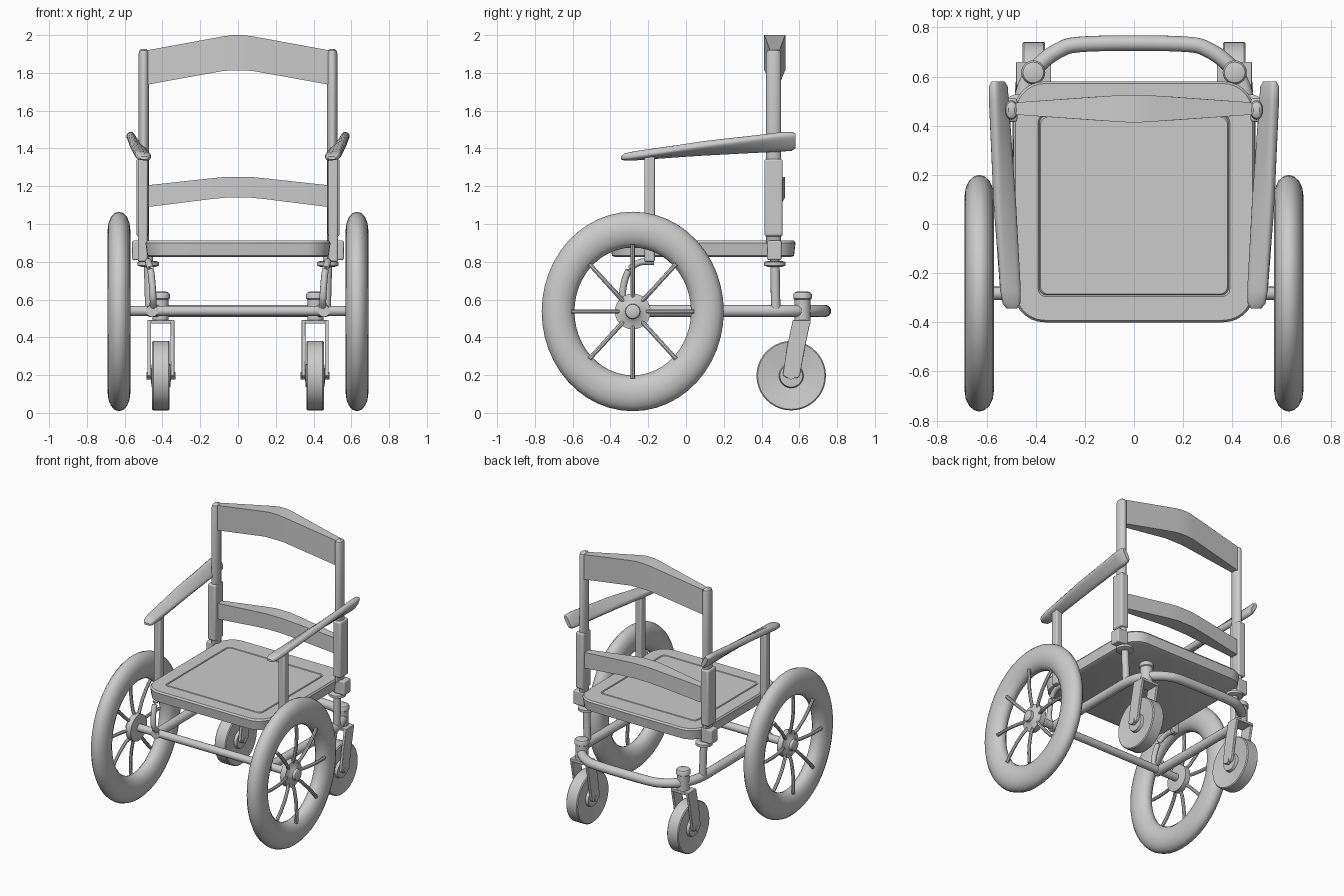
import bpy, bmesh
from math import sin, cos, pi, radians
from mathutils import Vector, Matrix

if "Cube" in bpy.data.objects:
    bpy.data.objects.remove(bpy.data.objects["Cube"])


def make(name, bm, mirror=True, bevel=0, angle=35):
    bmesh.ops.recalc_face_normals(bm, faces=bm.faces)
    me = bpy.data.meshes.new(name)
    bm.to_mesh(me)
    bm.free()
    ob = bpy.data.objects.new(name, me)
    bpy.context.collection.objects.link(ob)
    bpy.ops.object.select_all(action='DESELECT')
    bpy.context.view_layer.objects.active = ob
    ob.select_set(True)
    bpy.ops.object.shade_smooth_by_angle(angle=radians(angle))
    if bevel:
        b = ob.modifiers.new("Bevel", 'BEVEL')
        b.width, b.segments = bevel, 3
    if mirror:
        m = ob.modifiers.new("Mirror", 'MIRROR')
        m.use_axis[0] = True
    return ob


def loft(bm, rings, closed=False, caps=True):
    vs = [[bm.verts.new(p) for p in r] for r in rings]
    n = len(vs[0])
    for i in range(len(vs) - (0 if closed else 1)):
        a, b = vs[i], vs[(i + 1) % len(vs)]
        for j in range(n):
            bm.faces.new((a[j], a[(j + 1) % n], b[(j + 1) % n], b[j]))
    if caps and not closed:
        bm.faces.new(vs[0])
        bm.faces.new(vs[-1])


def tube(bm, path, r, n=12):
    pts = [Vector(p) for p in path]
    rings = []
    for i, p in enumerate(pts):
        d = pts[min(i + 1, len(pts) - 1)] - pts[max(i - 1, 0)]
        d.normalize()
        u = d.cross(Vector((0.31, 0.17, 1)) if abs(d.z) < .8 else Vector((0.1, 1, 0))).normalized()
        v = d.cross(u)
        rings.append([p + r * (cos(2*pi*k/n) * u + sin(2*pi*k/n) * v) for k in range(n)])
    loft(bm, rings)


def smooth(pts, steps=6):
    """Catmull-Rom interpolation through the points."""
    P = [Vector(p) for p in pts]
    P = [2*P[0] - P[1]] + P + [2*P[-1] - P[-2]]
    out = []
    for i in range(1, len(P) - 2):
        a, b, c, d = P[i-1:i+3]
        for k in range(steps):
            t = k / steps
            out.append(.5 * (2*b + (c-a)*t + (2*a-5*b+4*c-d)*t*t + (3*b-a-3*c+d)*t**3))
    return out + [P[-2]]


def lathe(bm, profile, c, axis, n=32, sy=1, sz=1, closed=False):
    """Profile points are (offset along axis, radius)."""
    rings = []
    for h, r in profile:
        ring = []
        for k in range(n):
            a, b = r*cos(2*pi*k/n), r*sin(2*pi*k/n)
            o = (h, a*sy, b*sz) if axis == 'X' else (a, b, h)
            ring.append(Vector(c) + Vector(o))
        rings.append(ring)
    loft(bm, rings, closed)


def box(bm, x0, x1, y0, y1, z0, z1):
    loft(bm, [[(x0, y0, z), (x1, y0, z), (x1, y1, z), (x0, y1, z)] for z in (z0, z1)])


def rounded(hx, hy, cy, r, z):
    out = []
    for q, (sx, sy) in enumerate([(1, 1), (-1, 1), (-1, -1), (1, -1)]):
        for k in range(8):
            a = pi/2 * (q + k/7)
            out.append((sx*(hx-r) + r*cos(a), cy + sy*(hy-r) + r*sin(a), z))
    return out


# seat with a grooved panel
bm = bmesh.new()
loft(bm, [rounded(.465, .465, .09, .11, .825), rounded(.48, .482, .09, .12, .832),
          rounded(.49, .49, .09, .125, .9), rounded(.482, .482, .09, .12, .912),
          rounded(.39, .37, .075, .03, .912), rounded(.385, .365, .075, .03, .904),
          rounded(.38, .36, .075, .03, .912)])
make("seat", bm, False, angle=30)

# big wheels, slightly taller than deep
WX, WY, WZ = .63, -.282, .537
SY, SZ = .482/.528, 1
bm = bmesh.new()
lathe(bm, [(.06*cos(2*pi*k/16), .433 + .095*sin(2*pi*k/16)) for k in range(16)],
      (WX, WY, WZ), 'X', 48, SY, SZ, True)
make("tyre", bm)
bm = bmesh.new()
lathe(bm, [(-.03, .05), (-.025, .095), (.015, .095), (.02, .06), (.035, .04), (.055, .038), (.06, .03)],
      (WX, WY, WZ), 'X', 24)
make("wheel_hub", bm)
bm = bmesh.new()
for k in range(8):
    a = k * pi / 4
    tube(bm, [(WX + dx, WY + r*cos(a)*SY, WZ + r*sin(a)) for dx, r in
              ((0, .06), (.024, .12), (.037, .2), (.042, .28), (.04, .355))], .012, 8)
make("spokes", bm)

# lower frame: axle and rear hoop
bm = bmesh.new()
tube(bm, [(-.63, WY, .54), (.63, WY, .54)], .027, 16)
make("axle", bm, False)
half = [(.455, -.31, .54), (.46, 0, .54), (.462, .3, .54), (.458, .5, .54), (.41, .62, .54),
        (.31, .705, .54), (.19, .733, .54)]
bm = bmesh.new()
tube(bm, smooth(half + [(-x, y, z) for x, y, z in reversed(half)]), .032, 16)
make("frame_hoop", bm, False)

# curved brackets from axle to the arm posts
bm = bmesh.new()
tube(bm, smooth([(.45, -.285, .55), (.45, -.335, .62), (.46, -.31, .74), (.473, -.25, .795),
                 (.475, -.17, .8)]), .018)
make("seat_bracket", bm)

# rear supports under the seat
bm = bmesh.new()
tube(bm, [(.467, .475, .55), (.475, .47, .84)], .025, 16)
lathe(bm, [(-.018, .035), (-.01, .058), (.008, .058), (.015, .035)], (.475, .47, .79), 'Z', 24)
make("rear_support", bm)
bm = bmesh.new()
box(bm, .475, .56, .43, .505, .81, .912)
make("side_block", bm, bevel=.008)

# back posts: thick lower sleeve and rounded upper post
bm = bmesh.new()
box(bm, .475, .538, .415, .512, .935, 1.345)
make("post_sleeve", bm, bevel=.012)
bm = bmesh.new()
lathe(bm, [(.88, .025), (.9, .04), (1.9, .04), (1.918, .034), (1.927, .018)], (0, 0, 0), 'Z', 20)
for v in bm.verts:
    v.co = (.499 + v.co.x*.68, .464 + v.co.y, v.co.z)
make("back_post", bm)

# back rails, thicker in the middle: (x, half depth, bottom, top)
for name, half in (("top_rail", [(.48, .025, 1.738, 1.92), (.08, .053, 1.81, 1.993), (.03, .056, 1.813, 2)]),
                   ("lower_rail", [(.48, .025, 1.09, 1.205), (.16, .048, 1.13, 1.24),
                                   (.06, .054, 1.14, 1.25)])):
    bm = bmesh.new()
    st = half + [(-x, t, a, b) for x, t, a, b in reversed(half)]
    loft(bm, [[(x, .47-t, a), (x, .47+t, a), (x, .47+t, b), (x, .47-t, b)] for x, t, a, b in st])
    make(name, bm, False)

# arm rests: twisting pad, (y, x, z, half width, half thickness, roll)
bm = bmesh.new()
rings = []
for y, x, z, w, t, roll in ((-.345, .497, 1.35, .02, .008, 0), (-.325, .499, 1.355, .036, .018, 5),
                            (-.27, .503, 1.361, .042, .022, 10), (.1, .527, 1.401, .049, .024, 34),
                            (.5, .55, 1.434, .055, .024, 58), (.56, .552, 1.438, .053, .023, 60),
                            (.58, .553, 1.44, .042, .014, 61)):
    R = Matrix.Rotation(radians(-roll), 3, 'Y')
    ring = []
    for k in range(20):
        c, s = cos(2*pi*k/20), sin(2*pi*k/20)
        p = R @ Vector((w*abs(c)**.6*(1 if c > 0 else -1), 0, t*abs(s)**.6*(1 if s > 0 else -1)))
        ring.append(p + Vector((x, y, z)))
    rings.append(ring)
loft(bm, rings)
make("arm_rest", bm, angle=45)
bm = bmesh.new()
box(bm, .478, .53, -.22, -.165, .8, 1.36)
make("arm_post", bm, bevel=.01)

# casters: wheel, fork and stem
bm = bmesh.new()
lathe(bm, [(-.052, .03), (-.05, .06), (-.03, .065), (-.046, .178), (-.04, .184),
           (.04, .184), (.046, .178), (.03, .065), (.05, .06), (.052, .03)], (.408, .557, .197), 'X', 40)
make("caster_wheel", bm)
bm = bmesh.new()
for x0, x1 in ((.337, .357), (.46, .48)):
    loft(bm, [[(x0, y0, z), (x1, y0, z), (x1, y1, z), (x0, y1, z)]
              for y0, y1, z in ((.535, .59, .185), (.512, .603, .2), (.535, .63, .35), (.565, .66, .49))])
box(bm, .337, .48, .565, .66, .472, .492)
make("caster_fork", bm, bevel=.004)
bm = bmesh.new()
tube(bm, [(.332, .557, .197), (.485, .557, .197)], .02)
make("caster_axle", bm)
bm = bmesh.new()
lathe(bm, [(.485, .042), (.6, .042), (.605, .049), (.628, .049), (.638, .042), (.643, .025)],
      (.41, .617, 0), 'Z', 24)
make("caster_stem", bm)
